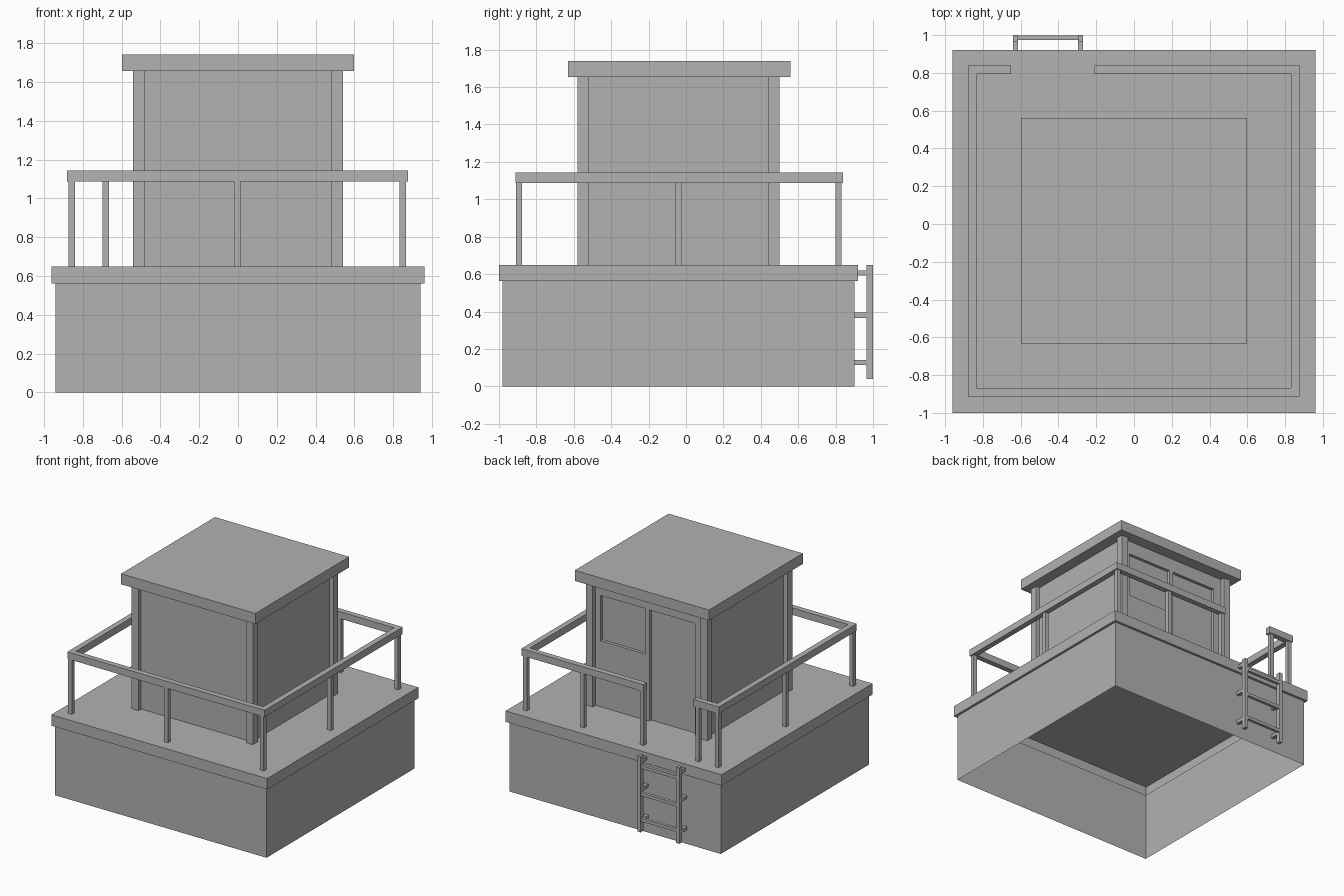
import bpy
import bmesh

old = bpy.data.objects.get("Cube")
if old:
    bpy.data.objects.remove(old, do_unlink=True)

grey = bpy.data.materials.new("plain_grey")
grey.use_nodes = True
GREY = (0.445, 0.445, 0.445, 1)
grey.diffuse_color = GREY
grey.node_tree.nodes["Principled BSDF"].inputs["Base Color"].default_value = GREY


def finish(name, bm):
    mesh = bpy.data.meshes.new(name)
    bmesh.ops.recalc_face_normals(bm, faces=bm.faces)
    bm.to_mesh(mesh)
    bm.free()
    mesh.materials.append(grey)
    obj = bpy.data.objects.new(name, mesh)
    bpy.context.collection.objects.link(obj)
    return obj


def boxes(name, spans):
    """One object from boxes given as (x range, y range, z range)."""
    bm = bmesh.new()
    for span in spans:
        verts = bmesh.ops.create_cube(bm, size=1)["verts"]
        for v in verts:
            for i, (lo, hi) in enumerate(span):
                v.co[i] = lo if v.co[i] < 0 else hi
    return finish(name, bm)


def around(c, width):
    return (c - width / 2, c + width / 2)


DECK, EAVE = 0.65, 1.655
MID_Y = -0.04

# Hollow base, open below, stepping out to the deck rim and closed by the deck
bm = bmesh.new()
rings = []
for half, z in ((0.94, 0), (0.94, 0.562), (0.96, 0.562), (0.96, DECK)):
    rings.append([bm.verts.new((sx * half, MID_Y + sy * half, z))
                  for sx, sy in ((-1, -1), (1, -1), (1, 1), (-1, 1))])
for low, high in zip(rings, rings[1:]):
    for i in range(4):
        j = (i + 1) % 4
        bm.faces.new((low[i], low[j], high[j], high[i]))
bm.faces.new(rings[-1])
finish("base_and_deck", bm)

# Cabin: core box, with the back wall built up around window and door recesses
BACK, RECESS = 0.465, 0.44
boxes("cabin_walls", [((-0.505, 0.505), (-0.545, RECESS), (DECK, EAVE))])
skin = (RECESS, BACK)
SILL, HEAD = 1.18, 1.545
boxes("cabin_back_frame", [
    ((-0.505, -0.405), skin, (DECK, HEAD)),
    ((0, 0.035), skin, (DECK, HEAD)),
    ((0.435, 0.505), skin, (DECK, HEAD)),
    ((0.035, 0.435), skin, (DECK, SILL)),
    ((-0.505, 0.505), skin, (HEAD, EAVE)),
])
boxes("cabin_corner_posts", [
    (around(sx * 0.51, 0.06), around(MID_Y + sy * 0.51, 0.06), (DECK, EAVE))
    for sx in (-1, 1) for sy in (-1, 1)])
boxes("roof", [((-0.597, 0.597), (-0.632, 0.56), (EAVE, 1.74))])

# Railing: handrail with a gap at the ladder, on slim posts
rail_z = (1.087, 1.143)
X0, X1, Y0, Y1, W = -0.88, 0.876, -0.912, 0.84, 0.045
boxes("handrail", [
    ((X0, X1), (Y0, Y0 + W), rail_z),
    ((X0, X0 + W), (Y0 + W, Y1 - W), rail_z),
    ((X1 - W, X1), (Y0 + W, Y1 - W), rail_z),
    ((X0, -0.65), (Y1 - W, Y1), rail_z),
    ((-0.208, X1), (Y1 - W, Y1), rail_z),
])
LEFT, RIGHT, FRONT, REAR = 0.849, -0.857, -0.893, 0.816
spots = [(x, FRONT) for x in (RIGHT, -0.003, LEFT)]
spots += [(x, MID_Y) for x in (RIGHT, LEFT)]
spots += [(x, REAR) for x in (RIGHT, -0.682, -0.19, 0.34, LEFT)]
boxes("railing_posts", [
    (around(x, 0.033), around(y, 0.033), (DECK, rail_z[0])) for x, y in spots])

# Ladder: two stiles, three rungs, and brackets back to the wall
stiles = (-0.627, -0.283)
depth = (0.966, 1.0)
boxes("ladder_stiles", [(around(x, 0.028), depth, (0.04, DECK)) for x in stiles])
boxes("ladder_rungs", [
    ((stiles[0] + 0.014, stiles[1] - 0.014), (0.973, 0.998), around(z, 0.025))
    for z in (0.14, 0.345, 0.565)])
boxes("ladder_brackets", [
    (around(x, 0.028), (wall, depth[0]), around(z, 0.027))
    for x in stiles for z, wall in ((0.128, 0.9), (0.38, 0.9), (0.607, 0.92))])
